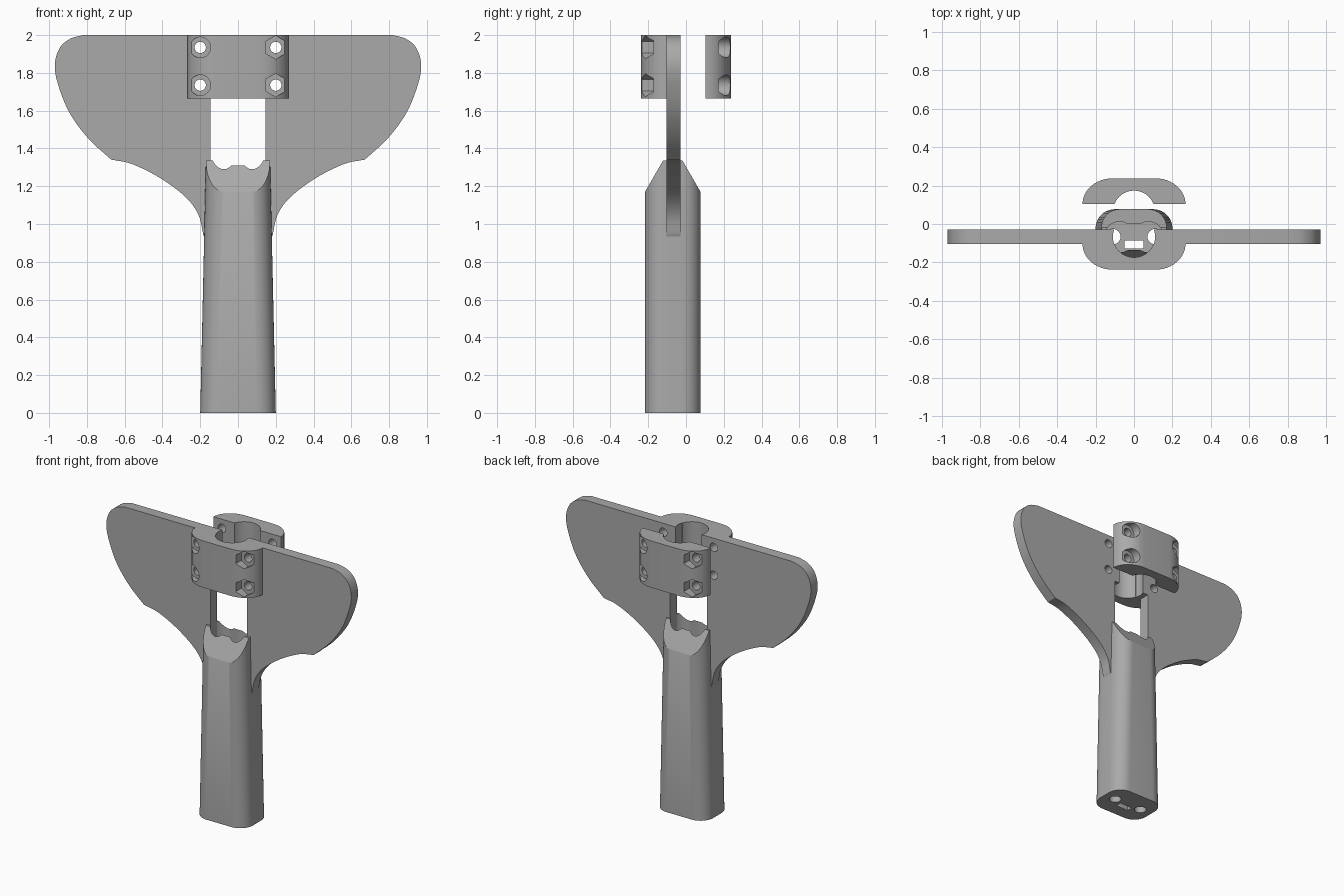
import bpy, bmesh, math
from mathutils import Vector, Matrix

old = bpy.data.objects.get("Cube")
if old:
    bpy.data.objects.remove(old, do_unlink=True)

GREY = (0.4, 0.4, 0.4, 1)
mat = bpy.data.materials.new("plain_grey")
mat.use_nodes = True
mat.diffuse_color = GREY
mat.node_tree.nodes["Principled BSDF"].inputs["Base Color"].default_value = GREY

MID = -0.066      # depth of the plate's centre plane
SCREWS = [(x, z) for x in (-0.2, 0.2) for z in (1.735, 1.935)]


def make(name, bm):
    bmesh.ops.recalc_face_normals(bm, faces=bm.faces)
    mesh = bpy.data.meshes.new(name)
    bm.to_mesh(mesh)
    bm.free()
    mesh.materials.append(mat)
    ob = bpy.data.objects.new(name, mesh)
    bpy.context.collection.objects.link(ob)
    return ob


def loft(name, bottom, top):
    """Solid between two matching outlines."""
    bm = bmesh.new()
    a = [bm.verts.new(p) for p in bottom]
    b = [bm.verts.new(p) for p in top]
    bm.faces.new(a)
    bm.faces.new(b)
    for i in range(len(a)):
        j = (i + 1) % len(a)
        bm.faces.new((a[i], a[j], b[j], b[i]))
    return make(name, bm)


def upright(name, outline, z0, z1):
    return loft(name, [(x, y, z0) for x, y in outline], [(x, y, z1) for x, y in outline])


def rod(x, y, z0, z1, r, sides=32):
    ring = [(x + r * math.cos(t), y + r * math.sin(t))
            for t in (2 * math.pi * i / sides for i in range(sides))]
    return upright("cutter", ring, z0, z1)


def cross_rod(x, z, y0, y1, r, sides=24):
    ring = [(x + r * math.cos(t), z + r * math.sin(t))
            for t in (2 * math.pi * (i + 0.5) / sides for i in range(sides))]
    return loft("cutter", [(u, y0, v) for u, v in ring], [(u, y1, v) for u, v in ring])


def block(x0, x1, y0, y1, z0, z1):
    return upright("cutter", [(x0, y0), (x1, y0), (x1, y1), (x0, y1)], z0, z1)


def cut(ob, cutters):
    bpy.context.view_layer.objects.active = ob
    for c in cutters:
        mod = ob.modifiers.new("cut", 'BOOLEAN')
        mod.operation = 'DIFFERENCE'
        mod.solver = 'EXACT'
        mod.object = c
        bpy.ops.object.modifier_apply(modifier=mod.name)
        bpy.data.objects.remove(c, do_unlink=True)


def smooth(ob):
    bpy.ops.object.select_all(action='DESELECT')
    ob.select_set(True)
    bpy.context.view_layer.objects.active = ob
    bpy.ops.object.shade_smooth_by_angle(angle=math.radians(30))


def spline(pts, steps=6):
    """Smooth path through the points."""
    p = [Vector(q) for q in pts]
    p = [2 * p[0] - p[1]] + p + [2 * p[-1] - p[-2]]
    out = []
    for a, b, c, d in zip(p, p[1:], p[2:], p[3:]):
        for i in range(steps):
            t = i / steps
            out.append(0.5 * (2 * b + (c - a) * t + (2 * a - 5 * b + 4 * c - d) * t * t
                              + (3 * b - a - 3 * c + d) * t ** 3))
    return [tuple(q) for q in out] + [tuple(pts[-1])]


# Wing plate: rounded wings sweeping down into the grip
tip = spline([(0.82, 2), (0.89, 1.98), (0.945, 1.93), (0.97, 1.84), (0.95, 1.73),
              (0.89, 1.585), (0.79, 1.45), (0.67, 1.34)])
sweep = spline([(0.655, 1.338), (0.56, 1.317), (0.415, 1.245), (0.28, 1.145),
                (0.21, 1.05), (0.183, 0.94)])
half = tip + sweep + [(0.16, 0.9)]
outline = half + [(-x, z) for x, z in reversed(half)]
plate = loft("wing_plate", [(x, -0.104, z) for x, z in outline],
             [(x, -0.028, z) for x, z in outline])
cut(plate, [block(-0.145, 0.145, -0.3, 0.2, 0.5, 1.665),
            rod(0, MID, 1.5, 2.1, 0.11)]
    + [cross_rod(x, z, -0.3, 0.2, 0.03) for x, z in SCREWS])
smooth(plate)

# Clamp halves: round screw recesses on one side, hexagonal nut recesses on the other
arc = [(0.11 + 0.158 * math.cos(t), -0.104 - 0.134 * math.sin(t))
       for t in (math.pi / 2 * i / 12 for i in range(13))]
profile = arc + [(-x, y) for x, y in reversed(arc)]
for name, turn in (("front_clamp", 0), ("back_clamp", math.pi)):
    clamp = upright(name, profile, 1.665, 2)
    cut(clamp, [rod(0, MID, 1.5, 2.1, 0.108)]
        + [cross_rod(x, z, -0.4, 0, 0.03) for x, z in SCREWS]
        + [cross_rod(x, z, -0.4, -0.172, 0.055 if x < 0 else 0.062, 24 if x < 0 else 6)
           for x, z in SCREWS])
    clamp.data.transform(Matrix.Rotation(turn, 4, 'Z'))
    smooth(clamp)


# Grip: tapered rounded column with a double-chamfered top
def section(width, z, radius=0.1, steps=10):
    pts = []
    for k, (sx, sy) in enumerate(((1, 1), (-1, 1), (-1, -1), (1, -1))):
        for i in range(steps + 1):
            t = math.pi / 2 * (k + i / steps)
            pts.append((sx * (width - radius) + radius * math.cos(t),
                        -0.07 + sy * (0.147 - radius) + radius * math.sin(t), z))
    return pts


grip = loft("grip", section(0.2, 0), section(0.17, 1.335))
bm = bmesh.new()
bm.from_mesh(grip.data)
for side in (-1, 1):
    res = bmesh.ops.bisect_plane(bm, geom=bm.verts[:] + bm.edges[:] + bm.faces[:],
                                 plane_co=(0, -0.07 + side * 0.147, 1.17),
                                 plane_no=(0, side * 0.165, 0.095), clear_outer=True)
    rim = [e for e in res["geom_cut"] if isinstance(e, bmesh.types.BMEdge)]
    bmesh.ops.holes_fill(bm, edges=rim, sides=0)
bmesh.ops.recalc_face_normals(bm, faces=bm.faces)
bm.to_mesh(grip.data)
bm.free()

# Lobed pocket in the grip, with two round holes and a slot through its base
cut(grip, [rod(0.075, -0.068, 0.1, 1.5, 0.08),
           rod(-0.075, -0.068, 0.1, 1.5, 0.08),
           block(-0.07, 0.07, -0.136, 0.0, 0.1, 1.5),
           rod(0.11, MID, -0.1, 0.2, 0.04, 24),
           rod(-0.11, MID, -0.1, 0.2, 0.04, 24),
           block(-0.05, 0.05, -0.127, -0.085, -0.1, 0.2)])
smooth(grip)
